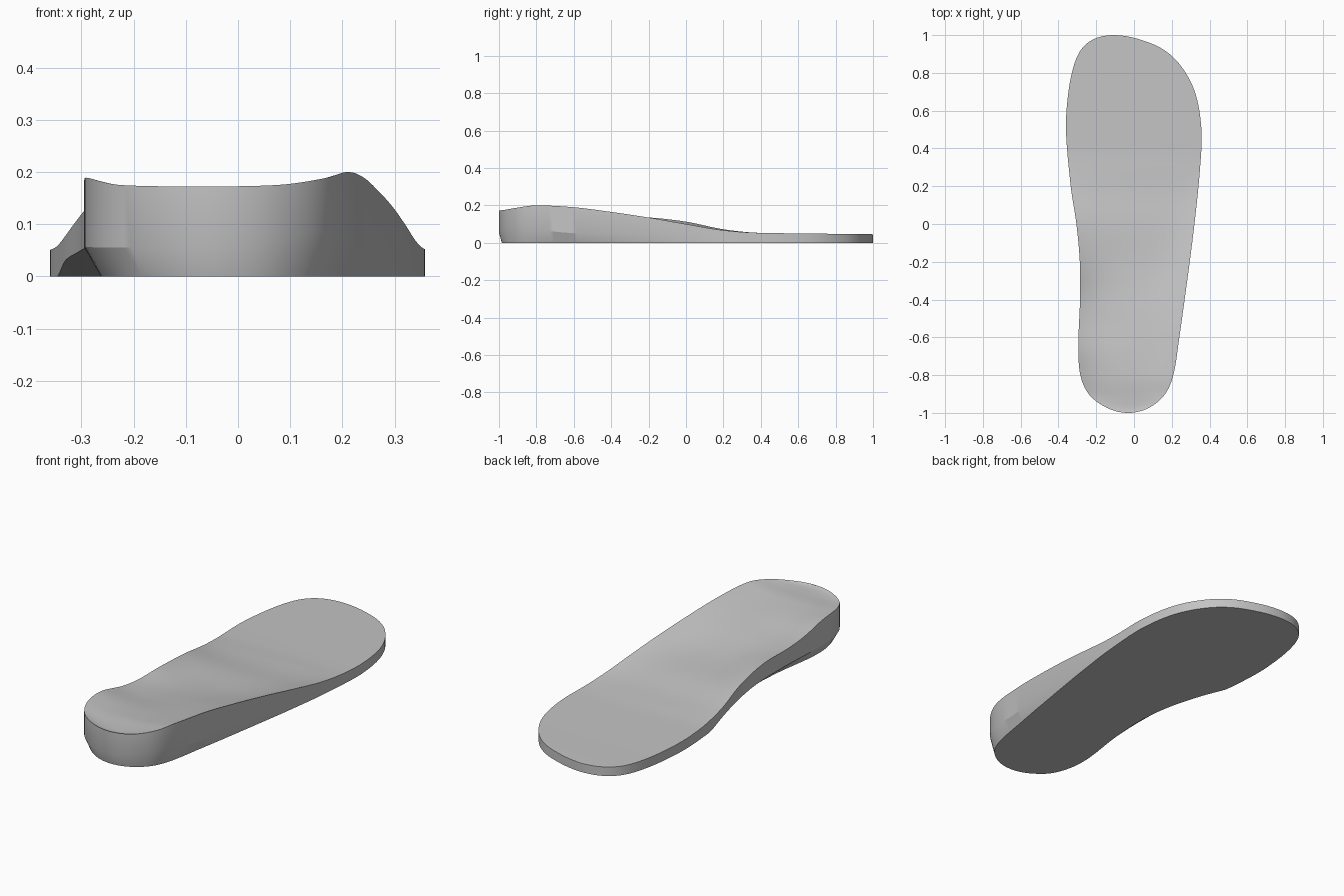
import bpy, bmesh, math

if "Cube" in bpy.data.objects:
    bpy.data.objects.remove(bpy.data.objects["Cube"], do_unlink=True)

ROWS, COLS = 96, 28


def spline(points):
    """Smooth function of length position through (y, value) points."""
    xs = [math.acos(-p[0]) for p in points]
    vs = [p[1] for p in points]
    n = len(xs)

    def slope(i):
        a, b = max(i - 1, 0), min(i + 1, n - 1)
        return (vs[b] - vs[a]) / (xs[b] - xs[a])

    def value(theta):
        i = 0
        while i < n - 2 and theta > xs[i + 1]:
            i += 1
        h = xs[i + 1] - xs[i]
        t = (theta - xs[i]) / h
        return ((2*t**3 - 3*t**2 + 1) * vs[i] + (3*t**2 - 2*t**3) * vs[i + 1]
                + h * ((t**3 - 2*t**2 + t) * slope(i) + (t**3 - t**2) * slope(i + 1)))
    return value


# Outline seen from above, heel to toe
arch_side = spline([(-1, -.03), (-.97, -.15), (-.9, -.24), (-.8, -.284), (-.65, -.295),
                    (-.4, -.286), (-.2, -.287), (0, -.305), (.2, -.335), (.5, -.36),
                    (.7, -.347), (.85, -.315), (.93, -.275), (.98, -.21), (1, -.11)])
outer_side = spline([(-1, -.03), (-.97, .085), (-.9, .165), (-.8, .208), (-.6, .24),
                     (-.4, .268), (0, .32), (.3, .35), (.5, .357), (.7, .322),
                     (.85, .238), (.93, .145), (.98, .02), (1, -.11)])
# Rim heights and depth of the foot bed below the rim
arch_rim = spline([(-1, .172), (-.92, .175), (-.8, .188), (-.68, .185), (-.52, .15),
                   (-.4, .138), (-.22, .137), (0, .113), (.2, .072), (.4, .053), (1, .045)])
outer_rim = spline([(-1, .172), (-.97, .176), (-.9, .188), (-.8, .2), (-.6, .19),
                    (-.4, .165), (-.2, .135), (0, .1), (.2, .067), (.4, .053), (1, .045)])
bed_dip = spline([(-1, 0), (-.9, .018), (-.7, .035), (-.45, .028), (-.22, .036),
                  (0, .02), (.3, 0), (.5, 0), (1, 0)])
# How far the sole is drawn in under the wall, and the height of the crease above it
arch_inset = spline([(-1, 0), (-.85, .03), (-.67, .033), (-.4, .058), (-.2, .067),
                     (-.03, .062), (.17, .036), (.3, 0), (.4, 0), (1, 0)])
outer_inset = spline([(-1, 0), (-.8, .025), (-.4, .015), (0, .004), (.2, 0), (1, 0)])
arch_crease = spline([(-1, .055), (-.15, .055), (.03, .045), (.17, .03), (.3, 0),
                      (.4, 0), (1, 0)])
outer_crease = spline([(-1, .055), (-.97, .07), (-.92, .085), (-.8, .07), (-.6, .052),
                       (0, .04), (.3, 0), (.4, 0), (1, 0)])


def section(theta):
    """Closed cross-section: sole edge, wall crease, foot bed, crease, sole edge."""
    y = -math.cos(theta)
    left, right = arch_side(theta), outer_side(theta)
    zl, zr = arch_rim(theta), outer_rim(theta)
    dip = max(0, bed_dip(theta))
    sole_y = y + .015 * max(0, min(1, (-y - .7) / .3))
    loop = [(left + max(0, arch_inset(theta)), sole_y, 0),
            (left, y, max(0, arch_crease(theta)))]
    for k in range(COLS + 1):
        s = .5 - .5 * math.cos(math.pi * k / COLS)
        across = abs(2 * s - 1)
        lip = across ** 3
        z = zl + (zr - zl) * s - dip * (1 - lip)
        loop.append((left + (right - left) * s, y, z))
    loop += [(right, y, max(0, outer_crease(theta))),
             (right - max(0, outer_inset(theta)), sole_y, 0)]
    return loop


# Loft the sections from heel to toe and weld the closed ends
bm = bmesh.new()
rows = [[bm.verts.new(p) for p in section(math.pi * i / ROWS)] for i in range(ROWS + 1)]
for a, b in zip(rows, rows[1:]):
    for k in range(len(a)):
        j = (k + 1) % len(a)
        bm.faces.new((a[k], a[j], b[j], b[k]))
bmesh.ops.remove_doubles(bm, verts=bm.verts, dist=1e-5)
bmesh.ops.recalc_face_normals(bm, faces=bm.faces)
mesh = bpy.data.meshes.new("insole")
bm.to_mesh(mesh)
bm.free()

# One grey material
grey = bpy.data.materials.new("plain grey")
grey.use_nodes = True
colour = (.55, .55, .55, 1)
grey.diffuse_color = colour
grey.node_tree.nodes["Principled BSDF"].inputs["Base Color"].default_value = colour
mesh.materials.append(grey)

insole = bpy.data.objects.new("insole", mesh)
bpy.context.collection.objects.link(insole)
bpy.context.view_layer.objects.active = insole
insole.select_set(True)
bpy.ops.object.shade_smooth_by_angle(angle=math.radians(22))
